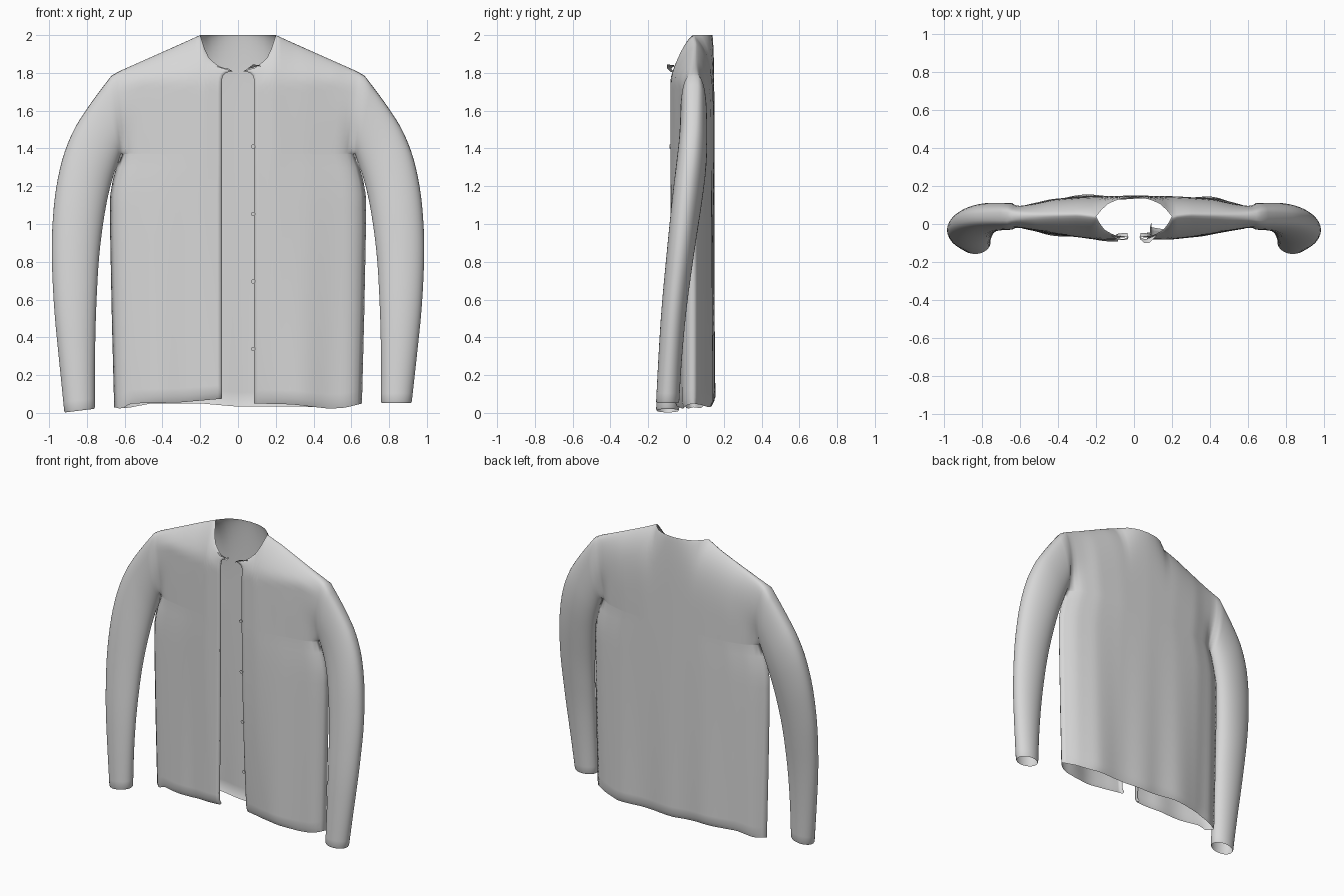
import bpy, bmesh, math
from mathutils import Vector

if "Cube" in bpy.data.objects:
    bpy.data.objects.remove(bpy.data.objects["Cube"])

grey = bpy.data.materials.new("light_grey_knit")
grey.use_nodes = True
COLOUR = (0.68, 0.68, 0.68, 1)
grey.diffuse_color = COLOUR
grey.node_tree.nodes["Principled BSDF"].inputs["Base Color"].default_value = COLOUR

COLS, LOW, HIGH = 24, 22, 20      # columns per panel, rows below and above the armpit
ARMPIT = (0.62, 1.37)
MID = 0.04                        # depth of the side seam


def lin(table, t):
    """Piecewise linear lookup; values may be numbers or tuples."""
    for (a, va), (b, vb) in zip(table, table[1:]):
        if t <= b:
            break
    k = min(max((t - a) / (b - a), 0), 1)
    if isinstance(va, tuple):
        return tuple(p + (q - p) * k for p, q in zip(va, vb))
    return va + (vb - va) * k


def smooth(table, t, w):
    """Lookup with the corners rounded off."""
    return sum(lin(table, t + w * k) for k in (-1, -.5, 0, .5, 1)) / 5


def bulge(a, square):
    """Half-ring depth from armpit (0) to shoulder (pi), squarer on the outer half."""
    return max(math.sin(a), 0) ** (1 - square * (1 - math.cos(a)) / 2)


# Profiles across a panel, from centre (0) to side (1)
FRONT_Y = [(0, -.08), (.2, -.083), (.5, -.06), (.85, -.025), (.95, 0), (1, MID)]
BACK_Y = [(0, .15), (.35, .146), (.65, .132), (.87, .097), (1, MID)]
SIDE_X = [(0, .655), (.5, .668), (1.0, .678), (1.18, .676), (1.3, .645), (1.37, .62)]
FRONT_TOP = [(0, (.03, -.068, 1.81)), (.1, (.1, -.062, 1.83)), (.18, (.165, -.025, 1.89)),
             (.25, (.2, .04, 2)), (.4, (.295, .052, 1.957)), (.93, (.63, .045, 1.808)),
             (1, (.67, MID, 1.785))]
BACK_TOP = [(0, (0, .14, 2)), (.1, (.08, .132, 2)), (.18, (.15, .1, 2))] + FRONT_TOP[3:]
HEM = {(-1, 1): [(0, .075), (.4, .055), (.85, .05), (.93, .02), (1, .03)],
       (1, 1): [(0, .05), (.35, .045), (.7, .022), (.85, .028), (1, .05)],
       (-1, 0): [(0, .033), (.3, .05), (.7, .05), (.9, .025), (1, .03)],
       (1, 0): [(0, .033), (.4, .035), (.7, .03), (1, .05)]}


def panel_point(side, front, u, row):
    """Point of a front or back panel; row 0 is the hem."""
    edge = 0.085 if front else 0
    low_y = smooth(FRONT_Y if front else BACK_Y, u, .03) if u < 1 else MID
    if row <= LOW:
        f = row / LOW
        hem = lin(HEM[side, front], u)
        z = hem + (ARMPIT[1] - hem) * (f ** 1.2)
        x = edge + (lin(SIDE_X, z) - edge) * u
        drape = math.sin(u * 9 + (side if front else 2 * side)) * (1 - u) * u
        y = low_y + drape * .05 * (1 - f)
        if front:                          # left edge hangs back, right edge forward
            y += (.055 if side > 0 else -.014) * (1 - f) ** 1.5 * (1 - u) ** 3
        if row == 0:                       # rolled hem
            y += (MID - y) * .15
        return Vector((side * x, y, z))
    t = (row - LOW) / HIGH
    s = (1 - math.cos(math.pi * t)) / 2
    top = lin(FRONT_TOP if front else BACK_TOP, u)
    x0 = edge + (ARMPIT[0] - edge) * u
    hold = 1 + 40 * (1 - u) ** 12 if front else 1
    x = x0 + (top[0] - x0) * s ** hold
    z = ARMPIT[1] + (top[2] - ARMPIT[1]) * s
    if front:                              # sloping yoke above the chest, rounded on top
        knee = min(1.76, ARMPIT[1] + .8 * (top[2] - ARMPIT[1]))
        q = min(max((z - knee) / (top[2] - knee), 0), 1)
        k = .65 * q ** 1.3 + .35 * (1 - math.sqrt(1 - q * q))
    else:
        k = 1 - (1 - s ** 5) ** .8
    y = low_y + (top[1] - low_y) * k
    ring = MID + (-.07 if front else .07) * bulge(math.pi * t, .4)
    w = u ** (5 + 60 * (1 - s) ** 5)       # narrow at the armpit, broad at the shoulder
    return Vector((side * x, y + (ring - y) * w, z))


def skin(bm, grid):
    verts = [[bm.verts.new(p) for p in line] for line in grid]
    for a, b in zip(verts, verts[1:]):
        for i in range(len(a) - 1):
            bm.faces.new((a[i], a[i + 1], b[i + 1], b[i]))


def finish(bm, name):
    bmesh.ops.remove_doubles(bm, verts=bm.verts, dist=0.0008)
    bmesh.ops.recalc_face_normals(bm, faces=bm.faces)
    mesh = bpy.data.meshes.new(name)
    bm.to_mesh(mesh)
    bm.free()
    ob = bpy.data.objects.new(name, mesh)
    bpy.context.collection.objects.link(ob)
    mesh.materials.append(grey)
    mesh.shade_smooth()


# Sleeve stations: inner x, inner z, outer x, outer z, centre y, half depth
SLEEVE = [(0, (.62, 1.37, .67, 1.785, .04, .07)), (.1, (.645, 1.3, .805, 1.61, .04, .073)),
          (.22, (.678, 1.2, .905, 1.44, .03, .08)), (.36, (.71, 1.04, .967, 1.2, .005, .08)),
          (.52, (.738, .82, .99, .9, -.028, .073)), (.7, (.753, .52, .975, .56, -.065, .066)),
          (.86, (.758, .27, .945, .27, -.085, .062)), (1, (.757, .045, .92, .035, -.097, .061))]


def sleeve_grid(side):
    rings, n = [], 36
    for r in range(n + 2):
        v = min(r / n, 1)
        ix, iz, ox, oz, yc, yr = lin(SLEEVE, v)
        if 0 < v < 1:                      # round the corners between stations
            near = [lin(SLEEVE, v + d * min(v, 1 - v, .06)) for d in (-1, -.5, 0, .5, 1)]
            ix, iz, ox, oz, yc, yr = (sum(c) / 5 for c in zip(*near))
        drop = side * .02 * v ** 4         # one cuff hangs lower
        roll = .94 if r == n + 1 else 1
        ring = []
        for k in range(2 * HIGH + 1):
            a = math.pi * k / HIGH
            c = math.cos(a) * roll
            face = 1 if k <= HIGH else -1
            depth = bulge(a if face > 0 else 2 * math.pi - a, .4 * (1 - v) ** 3)
            ring.append(Vector((side * ((ix + ox) / 2 + (ix - ox) / 2 * c),
                                yc - yr * face * depth * roll,
                                (iz + oz) / 2 + (iz - oz) / 2 * c + drop
                                - side * .005 * c * v ** 4 - (.008 if r > n else 0))))
        rings.append(ring)
    return rings


# Garment body: panels and sleeves welded into one shell
bm = bmesh.new()
for side in (-1, 1):
    for front in (0, 1):
        grid = []
        for row in range(LOW + HIGH + 1):
            line = [panel_point(side, front, c / COLS, row) for c in range(COLS + 1)]
            if front:                      # folded button band edge
                line.insert(0, line[0] + Vector((side * .006, .022, 0)))
            grid.append(line)
        skin(bm, grid)
    skin(bm, sleeve_grid(side))
finish(bm, "cardigan_shell")

# Small turned-out collar tips beside the opening
for side, name in ((-1, "right_collar_tip"), (1, "left_collar_tip")):
    bm = bmesh.new()
    reach = .1 if side > 0 else .085
    skin(bm, [[Vector((side * .03, -.068, 1.81)), Vector((side * .05, -.078, 1.822)),
               Vector((side * .07, -.078, 1.825)), Vector((side * .115, -.06, 1.84))],
              [Vector((side * .032, -.08, 1.803)), Vector((side * .055, -reach, 1.825)),
               Vector((side * .08, -reach, 1.835 + .01 * side)),
               Vector((side * .118, -.062, 1.835))]])
    finish(bm, name)

# Buttons down the left band
for i, (y, z) in enumerate([(-.083, 1.41), (-.077, 1.053), (-.065, .696), (-.049, .339)]):
    bpy.ops.mesh.primitive_cylinder_add(vertices=16, radius=.011, depth=.008,
                                        location=(.08, y, z),
                                        rotation=(math.pi / 2, 0, 0))
    button = bpy.context.object
    button.name = f"button_{i + 1}"
    button.data.materials.append(grey)
    bpy.ops.object.shade_smooth_by_angle()
